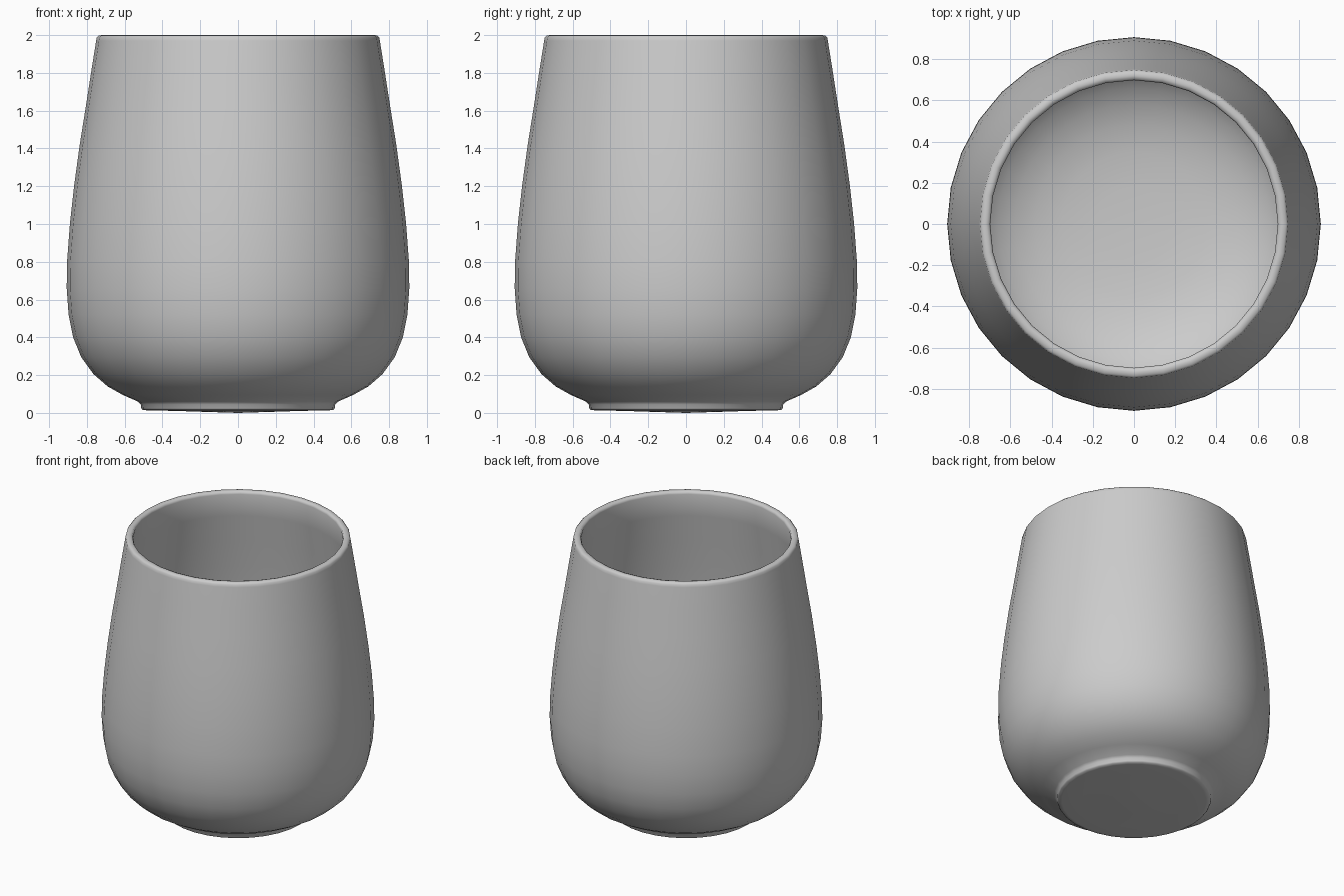
import bpy, bmesh, math

SIDES = 32

# Half profile (radius, height): underside, foot, outer wall, rim, inner wall, floor
profile = [
    (0, 0.0), (0.16, 0.005), (0.35, 0.011), (0.48, 0.013), (0.505, 0.016), (0.512, 0.025),
    (0.515, 0.045), (0.53, 0.06), (0.61, 0.095), (0.69, 0.14), (0.765, 0.205),
    (0.83, 0.295), (0.873, 0.4), (0.897, 0.52), (0.907, 0.66), (0.905, 0.8),
    (0.89, 1.0), (0.868, 1.2), (0.838, 1.42), (0.806, 1.62), (0.775, 1.82),
    (0.751, 1.97), (0.748, 1.988), (0.738, 1.998), (0.72, 2.0), (0.704, 1.996),
    (0.698, 1.98), (0.725, 1.81), (0.757, 1.61), (0.789, 1.41), (0.818, 1.2),
    (0.84, 1.0), (0.855, 0.8), (0.857, 0.66), (0.847, 0.53), (0.825, 0.42),
    (0.787, 0.325), (0.727, 0.24), (0.66, 0.182), (0.58, 0.137), (0.48, 0.1),
    (0.35, 0.075), (0.18, 0.064), (0, 0.062),
]

# Cup: spin the profile around z
bm = bmesh.new()
verts = [bm.verts.new((r, 0, z)) for r, z in profile]
edges = [bm.edges.new(pair) for pair in zip(verts, verts[1:])]
bmesh.ops.spin(bm, geom=verts + edges, cent=(0, 0, 0), axis=(0, 0, 1),
               angle=2 * math.pi, steps=SIDES, use_merge=True)
bmesh.ops.remove_doubles(bm, verts=bm.verts, dist=0.0005)
bmesh.ops.recalc_face_normals(bm, faces=bm.faces)
mesh = bpy.data.meshes.new("cup")
bm.to_mesh(mesh)
bm.free()
cup = bpy.data.objects.new("cup", mesh)
bpy.context.collection.objects.link(cup)

# Smooth shading with crisp edges only at sharp corners
bpy.context.view_layer.objects.active = cup
cup.select_set(True)
bpy.ops.object.shade_smooth_by_angle(angle=math.radians(60))
